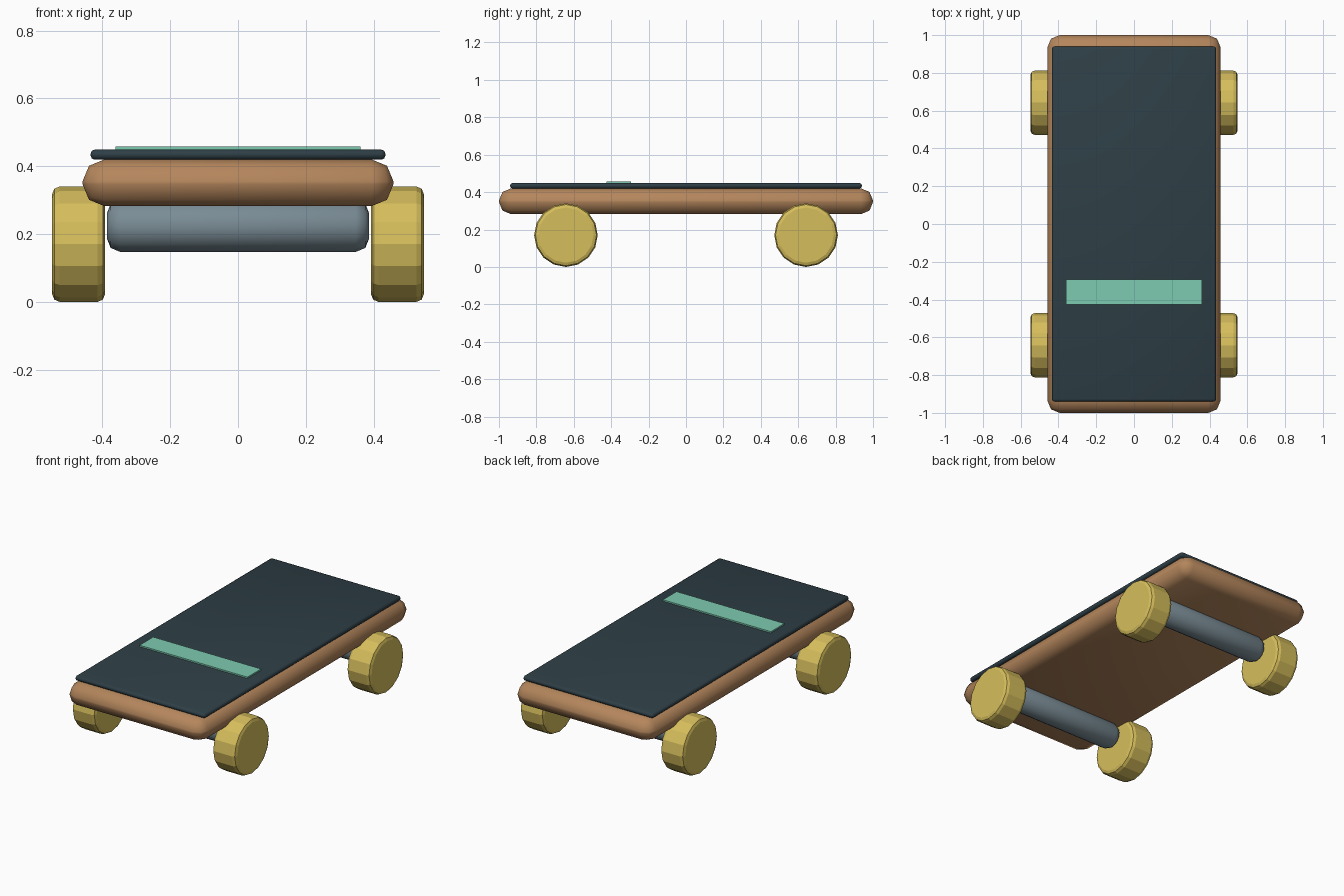
import bpy, math

if "Cube" in bpy.data.objects:
    bpy.data.objects.remove(bpy.data.objects["Cube"])


def lin(c):
    c /= 255
    return c / 12.92 if c <= 0.04045 else ((c + 0.055) / 1.055) ** 2.4


def material(name, r, g, b):
    m = bpy.data.materials.new(name)
    m.diffuse_color = (lin(r), lin(g), lin(b), 1)
    m.use_nodes = True
    m.node_tree.nodes["Principled BSDF"].inputs["Base Color"].default_value = m.diffuse_color
    return m


WOOD = material("warm wood", 180, 134, 92)
GRIP = material("dark slate", 46, 63, 70)
MINT = material("mint", 125, 203, 176)
YELLOW = material("mustard yellow", 214, 190, 92)
STEEL = material("grey steel", 122, 140, 149)


def finish(name, mat, bevel=0, smooth=True, angle=30):
    """Name, colour, bevel and shade the active object."""
    ob = bpy.context.object
    ob.name = ob.data.name = name
    bpy.ops.object.transform_apply(location=False, rotation=True, scale=True)
    ob.data.materials.append(mat)
    if bevel:
        mod = ob.modifiers.new("bevel", 'BEVEL')
        mod.width = bevel
        mod.segments = 2
        mod.limit_method = 'ANGLE'
        mod.angle_limit = math.radians(angle)
        bpy.ops.object.modifier_apply(modifier=mod.name)
    if smooth:
        bpy.ops.object.shade_smooth_by_angle(angle=math.radians(60))
    return ob


def box(name, mat, center, size, bevel=0, smooth=True):
    bpy.ops.mesh.primitive_cube_add(size=1, location=center)
    bpy.context.object.scale = size
    return finish(name, mat, bevel, smooth)


def rod(name, mat, center, radius, length, sides, bevel, smooth):
    """Cylinder lying along x."""
    bpy.ops.mesh.primitive_cylinder_add(vertices=sides, radius=radius, depth=length,
                                        location=center, rotation=(0, math.pi / 2, 0))
    return finish(name, mat, bevel, smooth)


# Deck, grip sheet and the painted stripe
box("deck", WOOD, (0, 0, 0.351), (0.917, 2.0, 0.138), 0.065)
box("grip_sheet", GRIP, (0, 0, 0.434), (0.87, 1.88, 0.03), 0.013)
box("stripe", MINT, (0, -0.36, 0.453), (0.722, 0.13, 0.009), 0, False)

# Axles and wheels, front and back
for end, y in (("front", -0.642), ("back", 0.642)):
    rod(end + "_axle", STEEL, (0, y, 0.224), 0.077, 0.774, 16, 0.04, True)
    for side, x in (("left", -0.47), ("right", 0.47)):
        rod(f"{end}_{side}_wheel", YELLOW, (x, y, 0.17), 0.17, 0.156, 16, 0.022, False)
